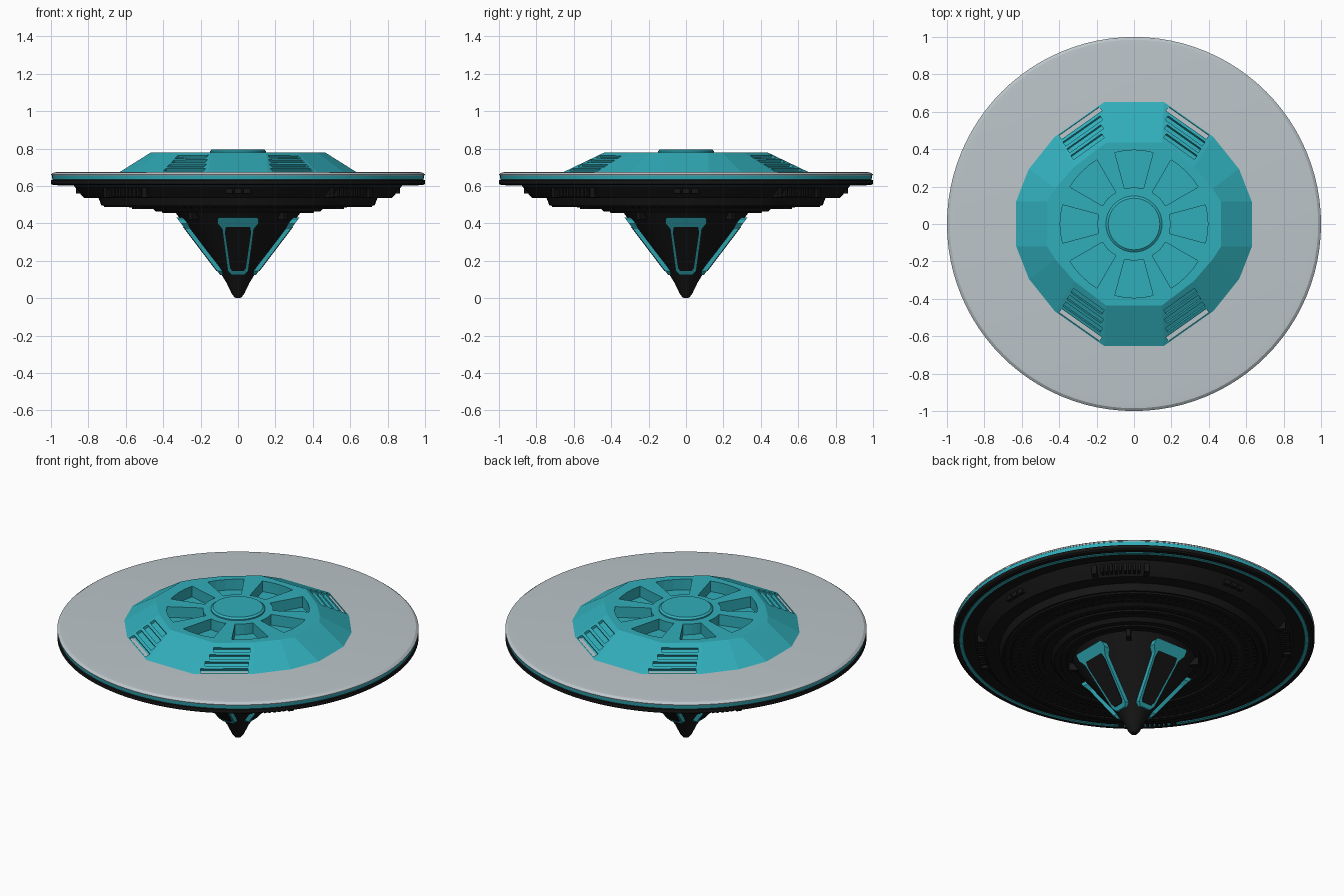
import bpy, bmesh, math
from mathutils import Matrix, Vector

if "Cube" in bpy.data.objects:
    bpy.data.objects.remove(bpy.data.objects["Cube"])


def material(name, rgb):
    m = bpy.data.materials.new(name)
    m.use_nodes = True
    m.diffuse_color = (*rgb, 1)
    m.node_tree.nodes["Principled BSDF"].inputs["Base Color"].default_value = (*rgb, 1)
    return m


TEAL = material("teal", (0.03, 0.42, 0.49))
GREY = material("pale grey", (0.50, 0.56, 0.59))
BLACK = material("near black", (0.008, 0.008, 0.008))


def finish(name, bm, mat, smooth=False):
    bmesh.ops.recalc_face_normals(bm, faces=bm.faces)
    me = bpy.data.meshes.new(name)
    bm.to_mesh(me)
    bm.free()
    me.materials.append(mat)
    ob = bpy.data.objects.new(name, me)
    bpy.context.collection.objects.link(ob)
    if smooth:
        bpy.ops.object.select_all(action="DESELECT")
        ob.select_set(True)
        bpy.context.view_layer.objects.active = ob
        bpy.ops.object.shade_smooth_by_angle(angle=math.radians(25))
    return ob


def lathe(name, profile, mat, steps=96):
    bm = bmesh.new()
    verts = [bm.verts.new((r, 0, z)) for r, z in profile]
    edges = [bm.edges.new(pair) for pair in zip(verts, verts[1:])]
    bmesh.ops.spin(bm, geom=verts + edges, cent=(0, 0, 0), axis=(0, 0, 1),
                   angle=math.tau, steps=steps, use_merge=True)
    bmesh.ops.remove_doubles(bm, verts=bm.verts, dist=0.0005)
    return finish(name, bm, mat, True)


def loft(bm, low, high):
    """Closed solid between two matching loops."""
    a = [bm.verts.new(p) for p in low]
    b = [bm.verts.new(p) for p in high]
    n = len(a)
    bm.faces.new(a[::-1])
    bm.faces.new(b)
    for i in range(n):
        j = (i + 1) % n
        bm.faces.new((a[i], a[j], b[j], b[i]))


def box(bm, matrix, size):
    bmesh.ops.create_cube(bm, size=1, matrix=matrix @ Matrix.Diagonal((*size, 1)))


def turned(angle, radius, z):
    return Matrix.Rotation(angle, 4, "Z") @ Matrix.Translation((radius, 0, z))


# Underside hull with the pointed cone
lathe("lower_hull", [(0, 0), (0.018, 0.004), (0.034, 0.025), (0.06, 0.08), (0.1, 0.145),
                     (0.12, 0.175), (0.34, 0.465), (0.44, 0.465), (0.46, 0.485), (0.58, 0.485),
                     (0.6, 0.495), (0.73, 0.495), (0.745, 0.535), (0.82, 0.535), (0.84, 0.555),
                     (0.88, 0.605), (0.99, 0.605), (1, 0.612), (1, 0.632), (0.98, 0.636)], BLACK)

# Rim band, top plate and thin underside ring
lathe("rim_band", [(0.97, 0.63), (0.992, 0.634), (0.996, 0.66), (0.97, 0.665)], TEAL)
lathe("top_plate", [(0.97, 0.655), (0.997, 0.656), (1, 0.662), (0.985, 0.673),
                    (0.95, 0.676), (0, 0.676)], GREY)
lathe("underside_ring", [(0.945, 0.606), (0.947, 0.602), (0.965, 0.602), (0.967, 0.606)], TEAL)

# Raised rings under the hull
for r, z in ((0.39, 0.465), (0.52, 0.485), (0.7, 0.495)):
    lathe("hull_ring", [(r - 0.02, z + 0.002), (r - 0.014, z - 0.008),
                        (r + 0.014, z - 0.008), (r + 0.02, z + 0.002)], BLACK)


# Faceted upper housing
def mirrored(quarter, z):
    q = [Vector((x, y, z)) for x, y in quarter]
    pts = []
    for sx, sy in ((1, 1), (-1, 1), (-1, -1), (1, -1)):
        part = [Vector((p.x * sx, p.y * sy, z)) for p in q]
        pts += part if sx * sy > 0 else part[::-1]
    return pts


low = [(0.64, 0.12), (0.57, 0.3), (0.43, 0.475), (0.16, 0.665)]
high = [(0.465, 0.12), (0.42, 0.19), (0.32, 0.305), (0.15, 0.435)]
bm = bmesh.new()
loft(bm, mirrored(low, 0.67), mirrored(high, 0.78))
housing = finish("upper_housing", bm, TEAL)

# Cutter for the wheel pockets
bm = bmesh.new()
for k in range(8):
    arc = [k * math.tau / 8 + math.radians(d) for d in (-15, -7.5, 0, 7.5, 15)]
    ring = [(0.395, a) for a in arc] + [(0.195, a) for a in arc[::-1]]
    loops = [[(r * math.cos(a), r * math.sin(a), z) for r, a in ring] for z in (0.715, 0.85)]
    loft(bm, *loops)

# Cutter for the slots on the four slanted corner faces
a, b = (Vector((*p, 0.67)) for p in low[2:])
c, d = (Vector((*p, 0.78)) for p in high[2:])
for sx in (1, -1):
    for sy in (1, -1):
        flip = Matrix.Diagonal((sx, sy, 1))
        p, q, r, s = (flip @ v for v in (a, b, c, d))
        along = (q - p).normalized()
        up = ((r + s) - (p + q)).normalized()
        up = (up - along * up.dot(along)).normalized()
        out = along.cross(up)
        frame = Matrix((along, up, out)).transposed().to_4x4()
        for t in (0.15, 0.36, 0.57, 0.78):
            spot = (p + q).lerp(r + s, t) / 2
            size = (p - q).lerp(r - s, t).length * 0.84
            box(bm, Matrix.Translation(spot) @ frame, (size, 0.03, 0.03))
cutter = finish("housing_cutter", bm, TEAL)
cutter.hide_render = True
mod = housing.modifiers.new("pockets", "BOOLEAN")
mod.operation = "DIFFERENCE"
mod.solver = "EXACT"
mod.object = cutter
bpy.context.view_layer.objects.active = housing
bpy.ops.object.modifier_apply(modifier=mod.name)
bpy.data.objects.remove(cutter)

# Central hub
lathe("hub", [(0.15, 0.775), (0.15, 0.787), (0.138, 0.796), (0, 0.796)], TEAL, 48)


# Framed panels on the four sides of the cone
def cone_panel(name, half, proud, mat, angle):
    outline = half + [(-u, z) for u, z in half[::-1]]
    turn = Matrix.Rotation(angle, 3, "Z")

    def place(depth):
        return [turn @ Vector((0.12 + (z - 0.175) * 0.759 + depth, u, z)) for u, z in outline]
    bm = bmesh.new()
    loft(bm, place(-0.03), place(proud))
    finish(name, bm, mat)


for k in range(4):
    ang = k * math.pi / 2
    cone_panel("cone_frame", [(0.035, 0.125), (0.055, 0.145), (0.085, 0.37), (0.11, 0.4),
                              (0.11, 0.425), (0.1, 0.432)], 0.014, TEAL, ang)
    cone_panel("cone_panel", [(0.03, 0.145), (0.042, 0.16), (0.07, 0.35), (0.065, 0.38)],
               0.018, BLACK, ang)

# Small rib between the cone panels
bm = bmesh.new()
for k in range(4):
    box(bm, turned(math.pi / 4 + k * math.pi / 2, 0.335, 0.445), (0.05, 0.025, 0.05))
finish("cone_rib", bm, BLACK)

# Vents and hatches around the outer underside
bm = bmesh.new()
for k in range(4):
    ang = math.pi / 4 + k * math.pi / 2
    for i in range(-4, 5):
        box(bm, turned(ang + i * 0.03, 0.845, 0.575), (0.05, 0.014, 0.06))
    for side in (-0.17, 0.17):
        box(bm, turned(ang + side, 0.84, 0.575), (0.06, 0.03, 0.07))
finish("underside_vents", bm, BLACK)
bm = bmesh.new()
for k in range(4):
    for i in (-1, 0, 1):
        box(bm, turned(k * math.pi / 2 + i * 0.055, 0.85, 0.575), (0.03, 0.036, 0.03))
finish("underside_hatches", bm, BLACK)

# Stud rows under the hull
bm = bmesh.new()
for radius, z, count in ((0.63, 0.494, 90), (0.56, 0.484, 80), (0.67, 0.494, 96)):
    for k in range(count):
        box(bm, turned(k * math.tau / count, radius, z), (0.012, 0.012, 0.012))
finish("underside_studs", bm, BLACK)
